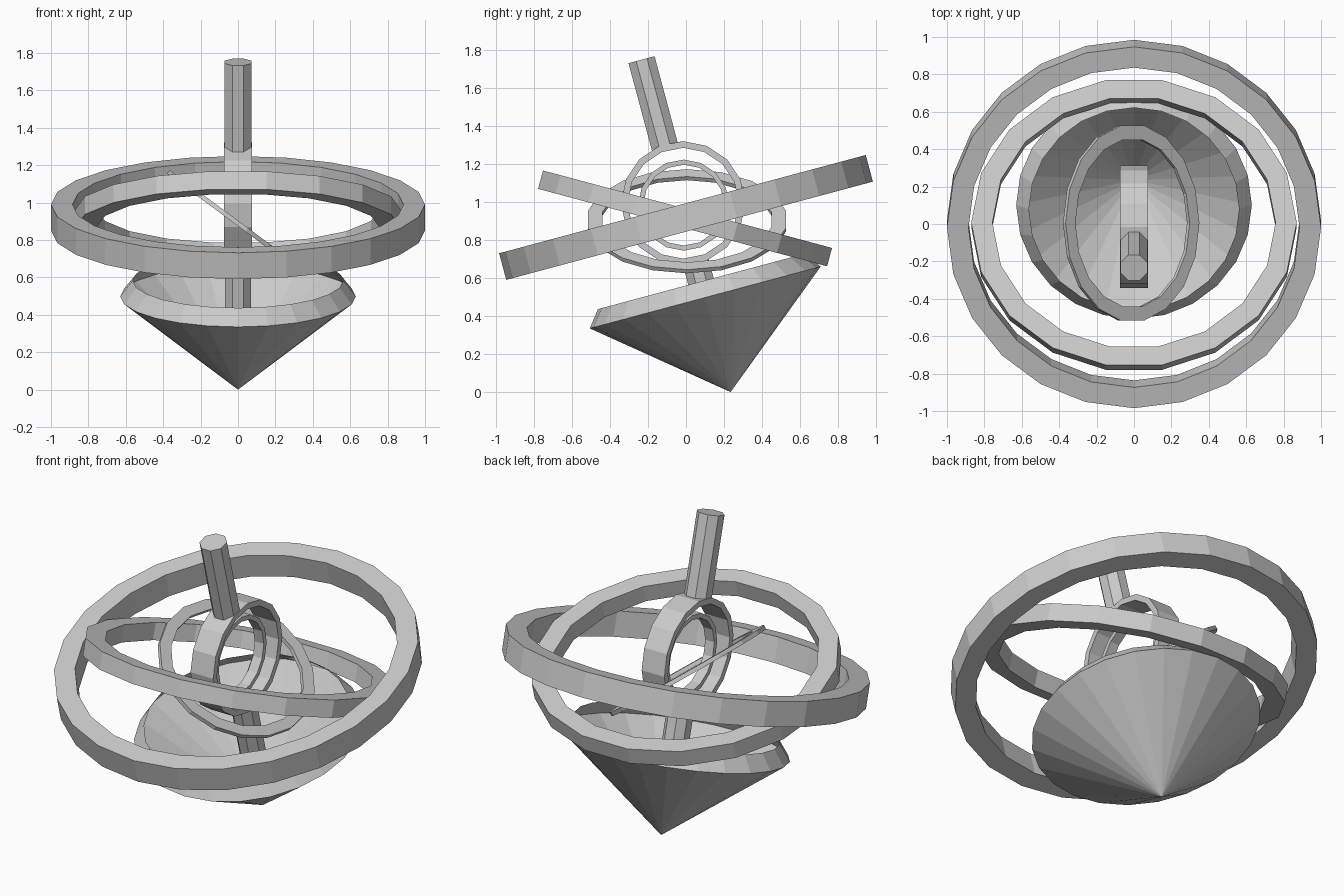
import bpy, bmesh
from math import sin, cos, pi, radians
from mathutils import Matrix, Vector

if "Cube" in bpy.data.objects:
    bpy.data.objects.remove(bpy.data.objects["Cube"])

TILT = radians(15)
TIP = Vector((0, 0.235, 0))


def lathe(name, profile, segs, matrix, sy=1.0, closed=False, phase=0.0):
    """Spin (radius, height) points round local z into flat-shaded faces."""
    bm = bmesh.new()
    rows = []
    for r, z in profile:
        if r == 0:
            rows.append([bm.verts.new((0, 0, z))] * segs)
        else:
            rows.append([bm.verts.new((r * cos(2 * pi * (i + phase) / segs),
                                       r * sy * sin(2 * pi * (i + phase) / segs), z))
                         for i in range(segs)])
    pairs = list(zip(rows, rows[1:])) + ([(rows[-1], rows[0])] if closed else [])
    for a, b in pairs:
        for i in range(segs):
            j = (i + 1) % segs
            quad = list(dict.fromkeys((a[i], a[j], b[j], b[i])))
            if len(quad) > 2:
                bm.faces.new(quad)
    bmesh.ops.recalc_face_normals(bm, faces=bm.faces)
    bm.transform(matrix)
    mesh = bpy.data.meshes.new(name)
    bm.to_mesh(mesh)
    bm.free()
    ob = bpy.data.objects.new(name, mesh)
    bpy.context.collection.objects.link(ob)
    return ob


def ring(name, outer, inner, height, segs, centre, axis, angle, sy=1.0):
    h = height / 2
    m = Matrix.Translation(centre) @ Matrix.Rotation(angle, 4, axis)
    return lathe(name, [(outer, -h), (outer, h), (inner, h), (inner, -h)],
                 segs, m, sy, closed=True)


# Everything on the spindle shares the leaning axis through the tip
spindle = Matrix.Translation(TIP) @ Matrix.Rotation(TILT, 4, 'X')

# Hollow cone body with a turned-in rim
lathe("cone_body", [(0, 0), (0.63, 0.516), (0.562, 0.603)], 24, spindle)

# Stem, above and below the upright hoop
lathe("handle_stem", [(0, 1.335), (0.077, 1.335), (0.077, 1.813), (0, 1.813)],
      8, spindle, phase=0.5)
lathe("lower_stem", [(0, 0.15), (0.075, 0.15), (0.075, 0.71), (0, 0.71)],
      8, spindle, phase=0.5)

# Two large crossing rings
ring("outer_ring", 1.0, 0.885, 0.145, 24, (0, 0, 0.92), 'X', TILT)
ring("middle_ring", 0.87, 0.757, 0.1, 18, (0, -0.005, 0.915), 'X', -TILT, sy=0.92)

# Upright hoop, its inner hoop and the thin slanted ring
ring("upright_hoop", 0.327, 0.292, 0.15, 16, (0, -0.015, 0.995), 'Y', pi / 2)
ring("inner_hoop", 0.24, 0.213, 0.06, 16, (0, -0.012, 0.985), 'Y', pi / 2)
ring("slanted_ring", 0.445, 0.38, 0.024, 18, (-0.015, 0.005, 0.9), 'Y',
     radians(36.5), sy=1.19)
